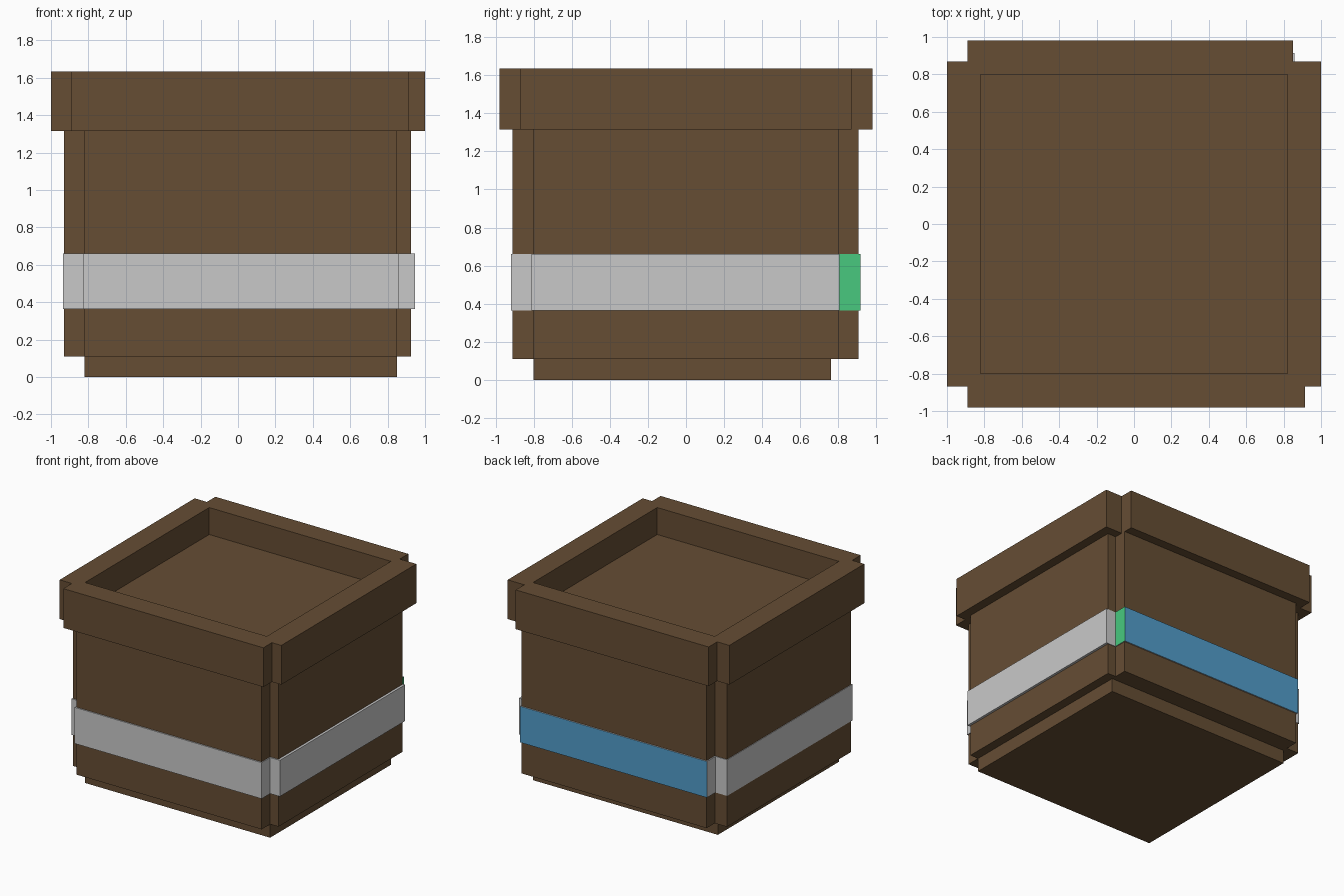
import bpy
import bmesh

cube = bpy.data.objects.get("Cube")
if cube:
    bpy.data.objects.remove(cube, do_unlink=True)


def material(name, rgb):
    m = bpy.data.materials.new(name)
    m.use_nodes = True
    m.diffuse_color = (*rgb, 1)
    m.node_tree.nodes["Principled BSDF"].inputs["Base Color"].default_value = (*rgb, 1)
    return m


brown = material("brown", (0.133, 0.075, 0.034))
grey = material("light_grey", (0.584, 0.584, 0.584))
blue = material("blue", (0.084, 0.342, 0.597))
green = material("green", (0.065, 0.584, 0.212))


def notched(x0, x1, y0, y1, fl, fr, br, bl):
    """Rectangle outline with a square notch at each corner, counterclockwise."""
    return [(fl[0], y0), (fr[0], y0), fr, (x1, fr[1]),
            (x1, br[1]), br, (br[0], y1), (bl[0], y1),
            bl, (x0, bl[1]), (x0, fl[1]), fl]


def finish(name, bm, mats):
    bmesh.ops.recalc_face_normals(bm, faces=bm.faces)
    mesh = bpy.data.meshes.new(name)
    bm.to_mesh(mesh)
    bm.free()
    for m in mats:
        mesh.materials.append(m)
    obj = bpy.data.objects.new(name, mesh)
    bpy.context.collection.objects.link(obj)
    return obj


def prism(name, outline, z0, z1, mats):
    """Closed solid extruded upwards from an outline."""
    bm = bmesh.new()
    base = bm.faces.new([bm.verts.new((x, y, z0)) for x, y in outline])
    top = bmesh.ops.extrude_face_region(bm, geom=[base], use_keep_orig=True)
    for v in top["geom"]:
        if isinstance(v, bmesh.types.BMVert):
            v.co.z = z1
    return finish(name, bm, mats)


def ring(name, outline, hole, z0, z1, mats):
    """Notched frame around a rectangular opening."""
    bm = bmesh.new()
    levels = []
    for z in (z0, z1):
        out = [bm.verts.new((x, y, z)) for x, y in outline]
        inn = [bm.verts.new((x, y, z)) for x, y in hole]
        levels.append((out, inn))
        for i in range(4):
            k, j = 3 * i, (i + 1) % 4
            # straight side, then the notched corner after it
            bm.faces.new((inn[i], out[k], out[k + 1], inn[j]))
            bm.faces.new((inn[j], out[k + 1], out[k + 2], out[(k + 3) % 12]))
    for low, high in zip(*levels):
        n = len(low)
        for i in range(n):
            j = (i + 1) % n
            bm.faces.new((low[i], low[j], high[j], high[i]))
    return finish(name, bm, mats)


# Foot
prism("foot", [(-0.82, -0.80), (0.85, -0.80), (0.85, 0.76), (-0.82, 0.76)],
      0, 0.12, [brown])

# Pot body, whose top is the sunken soil level inside the rim
prism("pot_body", notched(-0.93, 0.925, -0.91, 0.905, (-0.82, -0.80),
                          (0.85, -0.80), (0.85, 0.80), (-0.82, 0.80)),
      0.11, 1.415, [brown])

# Rim
ring("rim", notched(-1, 1, -0.98, 0.98, (-0.89, -0.87), (0.915, -0.87),
                    (0.85, 0.87), (-0.89, 0.87)),
     [(-0.82, -0.80), (0.82, -0.80), (0.82, 0.80), (-0.82, 0.80)],
     1.315, 1.635, [brown])

# Band, with a blue back face and one green notch face
band = prism("band", notched(-0.935, 0.945, -0.92, 0.915, (-0.83, -0.81),
                             (0.857, -0.81), (0.857, 0.805), (-0.83, 0.805)),
             0.365, 0.66, [grey, blue, green])
for face in band.data.polygons:
    if face.normal.y > 0.9 and face.center.y > 0.9:
        face.material_index = 1
    elif face.normal.x > 0.9 and face.center.y > 0.8:
        face.material_index = 2
